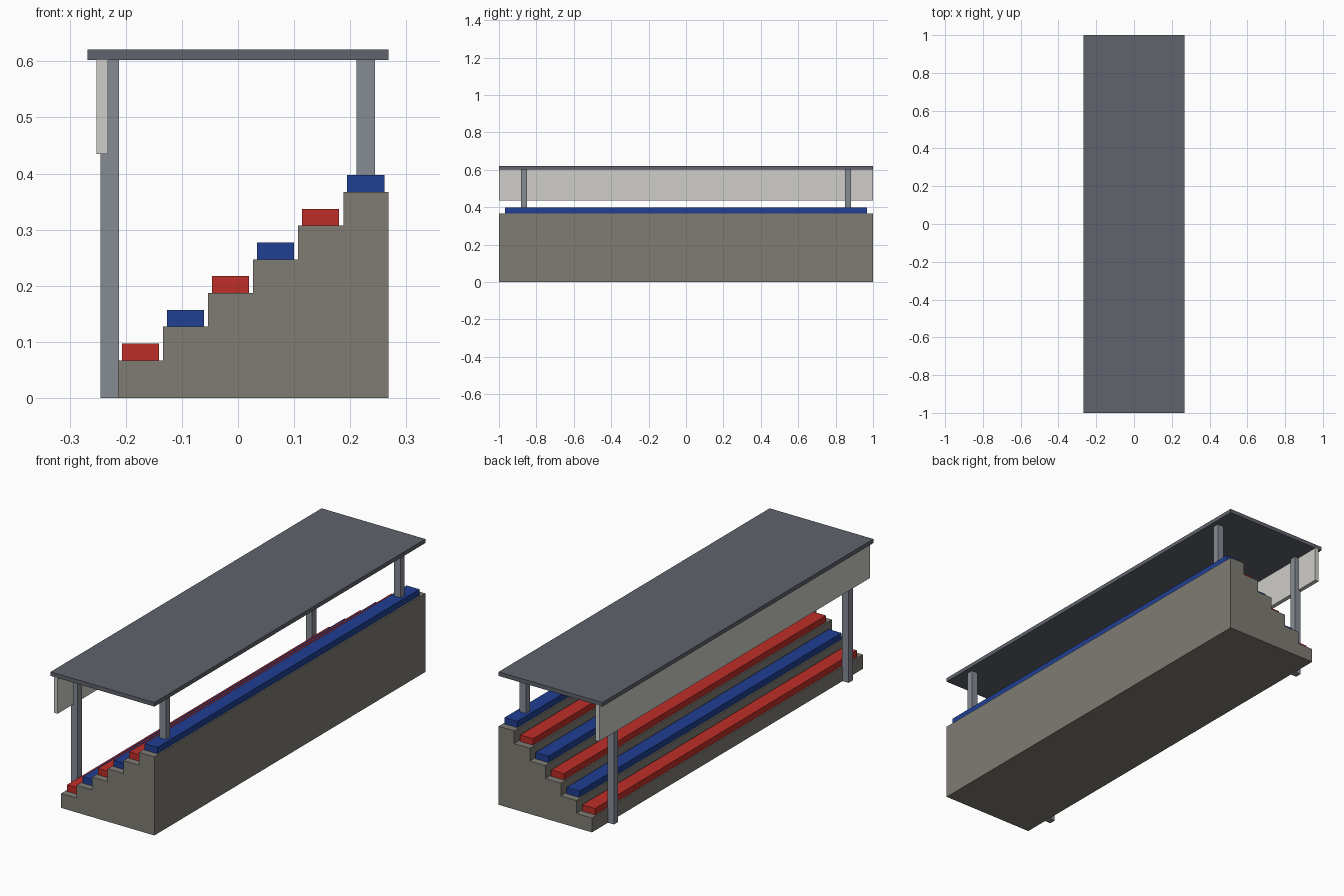
import bpy
import bmesh

if "Cube" in bpy.data.objects:
    bpy.data.objects.remove(bpy.data.objects["Cube"])


def material(name, rgb):
    m = bpy.data.materials.new(name)
    m.diffuse_color = (*rgb, 1)
    m.use_nodes = True
    m.node_tree.nodes["Principled BSDF"].inputs["Base Color"].default_value = m.diffuse_color
    return m


CONCRETE = material("concrete", (0.21, 0.20, 0.174))
RED = material("red_seat", (0.52, 0.027, 0.021))
BLUE = material("blue_seat", (0.014, 0.05, 0.29))
STEEL = material("steel", (0.24, 0.262, 0.30))
ROOF = material("roof_grey", (0.115, 0.125, 0.15))
PANEL = material("pale_panel", (0.62, 0.61, 0.58))


def extrude_profile(name, points, y0, y1, mat):
    """Extrude an x-z outline from y0 to y1."""
    bm = bmesh.new()
    face = bm.faces.new([bm.verts.new((x, y0, z)) for x, z in points])
    geom = bmesh.ops.extrude_face_region(bm, geom=[face])["geom"]
    verts = [g for g in geom if isinstance(g, bmesh.types.BMVert)]
    bmesh.ops.translate(bm, verts=verts, vec=(0, y1 - y0, 0))
    bmesh.ops.recalc_face_normals(bm, faces=bm.faces)
    mesh = bpy.data.meshes.new(name)
    bm.to_mesh(mesh)
    bm.free()
    mesh.materials.append(mat)
    obj = bpy.data.objects.new(name, mesh)
    bpy.context.collection.objects.link(obj)
    return obj


def box(name, x, y, z, mat):
    outline = [(x[0], z[0]), (x[1], z[0]), (x[1], z[1]), (x[0], z[1])]
    return extrude_profile(name, outline, y[0], y[1], mat)


STEPS, X0, X1 = 6, -0.214, 0.268
TREAD, Z0, RISE = (X1 - X0) / STEPS, 0.067, 0.06

# Stepped concrete terrace
outline = [(X1, 0), (X0, 0)]
for i in range(STEPS):
    z = Z0 + i * RISE
    outline += [(X0 + i * TREAD, z), (X0 + (i + 1) * TREAD, z)]
extrude_profile("terrace", outline, -1, 1, CONCRETE)

# Bench seats, alternating red and blue
for i in range(STEPS):
    x, z = X0 + i * TREAD + 0.007, Z0 + i * RISE
    box(f"bench_seat_{i + 1}", (x, x + 0.066), (-0.967, 0.967),
        (z, z + 0.03), BLUE if i % 2 else RED)

# Roof posts
for side, y in (("near", -0.866), ("far", 0.866)):
    ys = (y - 0.0155, y + 0.0155)
    box(f"low_side_post_{side}", (-0.245, -0.212), ys, (0, 0.602), STEEL)
    box(f"high_side_post_{side}", (0.211, 0.244), ys, (0.367, 0.602), STEEL)

# Roof slab and hanging fascia panel
box("roof", (-0.268, 0.268), (-1, 1), (0.602, 0.621), ROOF)
box("fascia_panel", (-0.252, -0.232), (-1, 1), (0.435, 0.602), PANEL)
